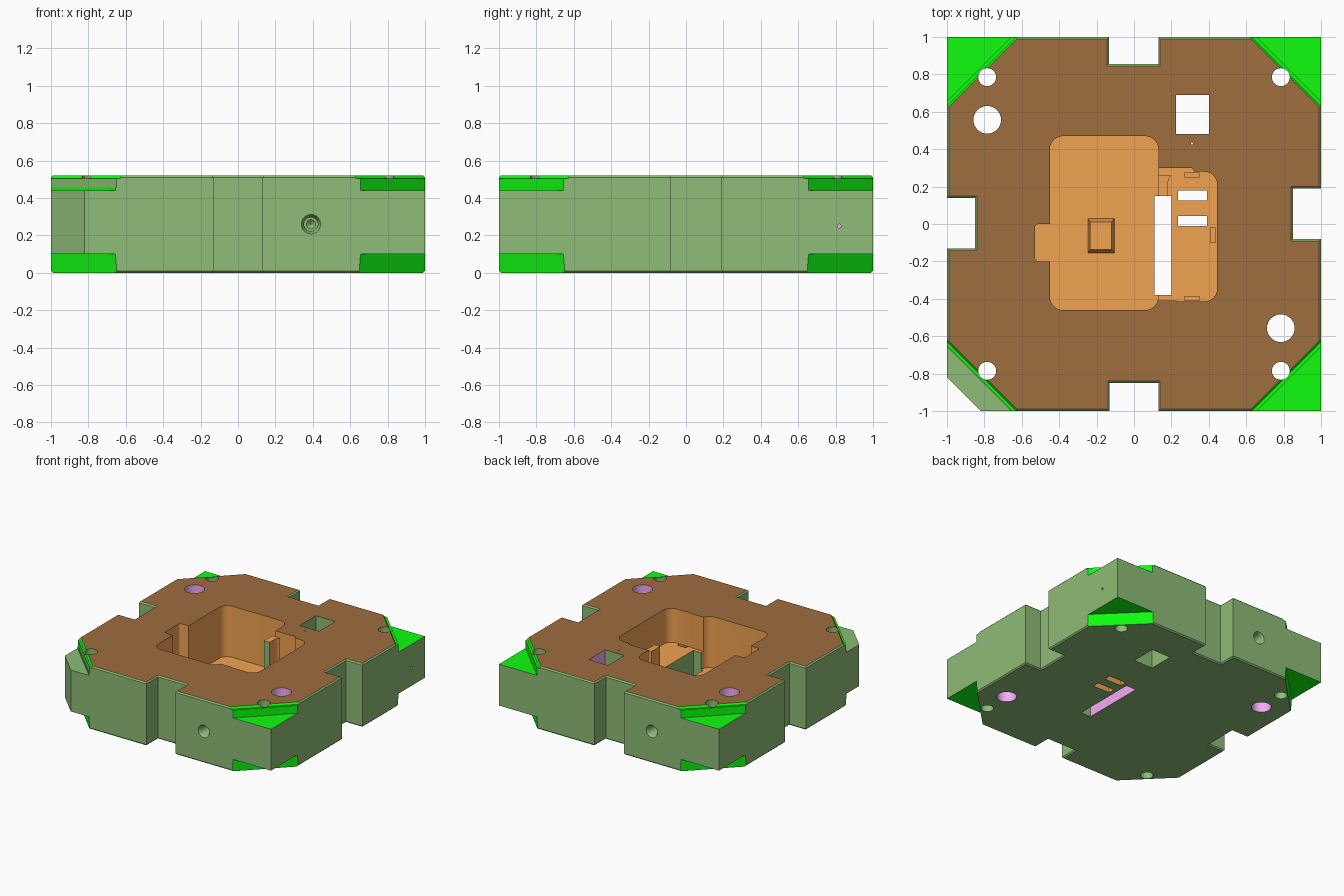
import bpy, bmesh, math
from mathutils import Matrix, Vector

if "Cube" in bpy.data.objects:
    bpy.data.objects.remove(bpy.data.objects["Cube"])

H = 0.52
COLORS = {"body_green": (0.557, 0.74, 0.466), "top_brown": (0.62, 0.43, 0.245),
          "pocket_orange": (0.95, 0.64, 0.32), "corner_green": (0.06, 0.99, 0.06),
          "bore_pink": (0.97, 0.67, 0.97)}
GREEN, BROWN, ORANGE, BRIGHT, PINK = range(5)
mats = []
for n, c in COLORS.items():
    m = bpy.data.materials.new(n)
    m.diffuse_color = [((v + 0.055) / 1.055) ** 2.4 for v in c] + [1]
    m.use_nodes = True
    m.node_tree.nodes["Principled BSDF"].inputs["Base Color"].default_value = m.diffuse_color
    mats.append(m)


def finish(name, bm):
    bmesh.ops.recalc_face_normals(bm, faces=bm.faces)
    me = bpy.data.meshes.new(name)
    bm.to_mesh(me)
    bm.free()
    for m in mats:
        me.materials.append(m)
    ob = bpy.data.objects.new(name, me)
    bpy.context.collection.objects.link(ob)
    return ob


def prism_bm(low, z0, z1, mat, high=None, cap=None):
    """Solid between two matching outlines; cap = material of the end faces."""
    bm = bmesh.new()
    a = [bm.verts.new((x, y, z0)) for x, y in low]
    b = [bm.verts.new((x, y, z1)) for x, y in (high or low)]
    ends = [bm.faces.new(a), bm.faces.new(b)]
    for i in range(len(a)):
        j = (i + 1) % len(a)
        bm.faces.new((a[i], a[j], b[j], b[i]))
    for f in bm.faces:
        f.material_index = mat
    if cap is not None:
        for f in ends:
            f.material_index = cap
    bmesh.ops.recalc_face_normals(bm, faces=bm.faces)
    return bm


def rect(x0, y0, x1, y1, r=0.0, n=6):
    if not r:
        return [(x0, y0), (x1, y0), (x1, y1), (x0, y1)]
    pts = []
    for k, (cx, cy) in enumerate([(x1 - r, y1 - r), (x0 + r, y1 - r),
                                  (x0 + r, y0 + r), (x1 - r, y0 + r)]):
        for i in range(n + 1):
            t = math.pi / 2 * (k + i / n)
            pts.append((cx + r * math.cos(t), cy + r * math.sin(t)))
    return pts


# Main block: square outline with side notches and one cut corner
outline = [(-0.82, -1), (-0.13, -1), (-0.13, -0.85), (0.13, -0.85), (0.13, -1),
           (1, -1), (1, -0.08), (0.85, -0.08), (0.85, 0.19), (1, 0.19),
           (1, 1), (0.13, 1), (0.13, 0.855), (-0.135, 0.855), (-0.135, 1),
           (-1, 1), (-1, 0.14), (-0.85, 0.14), (-0.85, -0.13), (-1, -0.13), (-1, -0.82)]
bm = prism_bm(outline, 0, H, GREEN)
rims = [e for e in bm.edges if abs(e.verts[0].co.z - e.verts[1].co.z) < 1e-5]
bmesh.ops.bevel(bm, geom=rims, offset=0.01, segments=1, affect='EDGES')
bm.normal_update()
for f in bm.faces:
    f.material_index = BROWN if f.normal.z > 0.99 else GREEN
block = finish("block", bm)
bpy.context.view_layer.objects.active = block
block.select_set(True)


def cut(bm, operation='DIFFERENCE'):
    cutter = finish("cutter", bm)
    cutter.hide_render = True
    mod = block.modifiers.new("cut", 'BOOLEAN')
    mod.operation, mod.solver, mod.object = operation, 'EXACT', cutter
    bpy.ops.object.modifier_apply(modifier=mod.name)
    bpy.data.objects.remove(cutter, do_unlink=True)


def box_cut(outline, z0, z1, mat, pink_side=0):
    bm = prism_bm(outline, z0, z1, mat)
    if pink_side:
        for f in bm.faces:
            if f.normal.x * pink_side > 0.9:
                f.material_index = PINK
    cut(bm)


def drill(start, direction, r1, r2, depth, mat):
    bm = bmesh.new()
    d = Vector(direction)
    rot = Vector((0, 0, 1)).rotation_difference(d).to_matrix().to_4x4()
    mx = Matrix.Translation(Vector(start) + d * depth / 2) @ rot
    bmesh.ops.create_cone(bm, cap_ends=True, segments=32, radius1=r1, radius2=r2,
                          depth=depth, matrix=mx)
    for f in bm.faces:
        f.material_index = mat
    cut(bm)


# Corner recesses, top and bottom (the clipped corner keeps body colour)
def corner(sx, sy, d):
    return [(sx * (d - 1.1), sy * 1.1), (sx * 1.1, sy * (d - 1.1)), (sx * 1.1, sy * 1.1)]


for sx in (-1, 1):
    for sy in (-1, 1):
        if sx < 0 and sy < 0:
            cut(prism_bm(corner(sx, sy, 1.655), 0.44, 0.6, BRIGHT, cap=GREEN))
            cut(prism_bm(corner(sx, sy, 1.65), 0.455, 0.507, GREEN))
        else:
            cut(prism_bm(corner(sx, sy, 1.655), 0.44, 0.6, BRIGHT))
        cut(prism_bm(corner(sx, sy, 1.63), 0.505, 0.545, BRIGHT, corner(sx, sy, 1.59)))
        cut(prism_bm(corner(sx, sy, 1.64), -0.1, 0.10, BRIGHT, corner(sx, sy, 1.655)))

# Central pocket with side tab and raised tapered boss
box_cut(rect(-0.45, -0.46, 0.13, 0.47, 0.07), 0.10, 0.7, ORANGE)
box_cut(rect(-0.53, -0.2, -0.40, 0.0, 0.02), 0.10, 0.7, ORANGE)
cut(prism_bm(rect(-0.25, -0.16, -0.1, 0.035), 0.08, 0.16, ORANGE,
             rect(-0.235, -0.137, -0.12, 0.012)), 'UNION')

# Second pocket, openings beside it, low post top and clip pits
box_cut(rect(0.18, -0.415, 0.445, 0.28, 0.07), 0.24, 0.7, ORANGE)
box_cut(rect(0.11, -0.41, 0.26, 0.10), 0.24, 0.7, ORANGE)
box_cut(rect(0.10, 0.26, 0.32, 0.30, 0.019), 0.24, 0.7, ORANGE)
box_cut(rect(0.10, 0.10, 0.25, 0.27), 0.495, 0.7, ORANGE)
for r in [(0.27, 0.25, 0.35, 0.272), (0.27, -0.408, 0.35, -0.388), (0.41, -0.1, 0.437, -0.02)]:
    box_cut(rect(*r), 0.21, 0.3, ORANGE)

# Through slots and square window
box_cut(rect(0.11, -0.38, 0.20, 0.15), -0.1, 0.7, GREEN, -1)
for y0, y1 in ((0.125, 0.18), (-0.012, 0.043)):
    box_cut(rect(0.235, y0, 0.39, y1), -0.1, 0.4, ORANGE)
box_cut(rect(0.225, 0.48, 0.40, 0.69), -0.1, 0.7, GREEN, 1)

# Vertical screw holes and pin bores
for sx in (-1, 1):
    for sy in (-1, 1):
        drill((sx * 0.785, sy * 0.785, -0.1), (0, 0, 1), 0.048, 0.048, 0.8, GREEN)
    drill((sx * 0.785, -sx * 0.557, -0.1), (0, 0, 1), 0.074, 0.074, 0.8, PINK)

# Countersunk side holes with conical ends, front and back, plus small pin holes
for s in (-1, 1):
    drill((-s * 0.39, s * 1.0005, 0.26), (0, -s, 0), 0.052, 0.036, 0.03, GREEN)
    drill((-s * 0.39, s * 1.02, 0.26), (0, -s, 0), 0.037, 0.037, 0.17, GREEN)
    drill((-s * 0.39, s * 0.86, 0.26), (0, -s, 0), 0.036, 0.002, 0.03, GREEN)
drill((1.02, 0.82, 0.25), (-1, 0, 0), 0.01, 0.01, 0.1, PINK)
drill((0.31, 0.43, 0.6), (0, 0, -1), 0.006, 0.006, 0.8, ORANGE)

bpy.ops.object.shade_smooth_by_angle(angle=math.radians(30))
